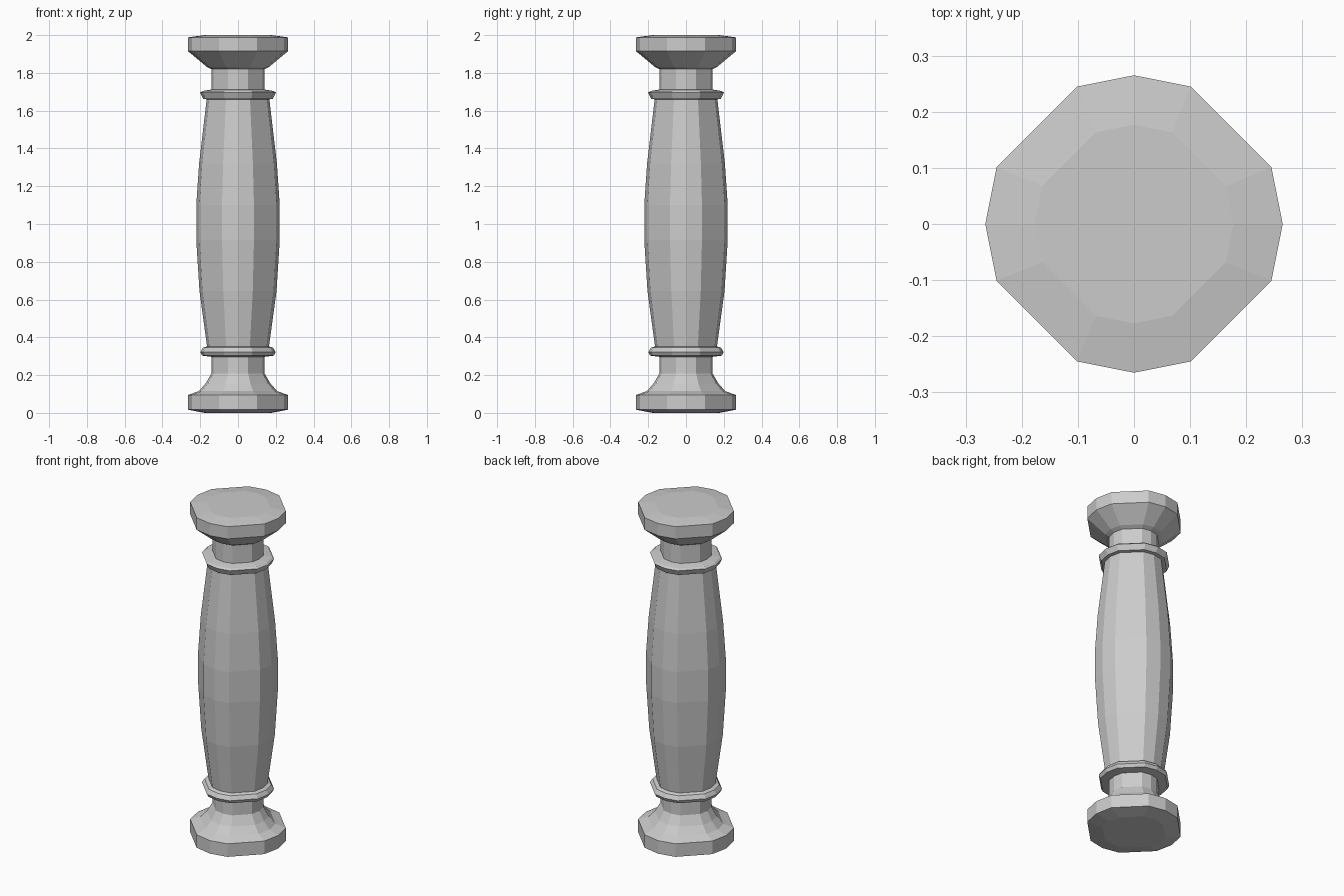
import bpy, bmesh, math

if "Cube" in bpy.data.objects:
    bpy.data.objects.remove(bpy.data.objects["Cube"])

# Cross-section: a circle in 22.5 degree steps with the diagonal corners left out (12 sides)
ANGLES = [math.radians(22.5 * i) for i in range(16) if i % 4 != 2]


def lathe(name, profile, cap_bottom=False, cap_top=False):
    """Sweep a (radius, z) profile, bottom to top, around the 12-sided section."""
    bm = bmesh.new()
    rings = [[bm.verts.new((r * math.cos(a), r * math.sin(a), z)) for a in ANGLES]
             for r, z in profile]
    n = len(ANGLES)
    for low, high in zip(rings, rings[1:]):
        for i in range(n):
            j = (i + 1) % n
            bm.faces.new((low[i], low[j], high[j], high[i]))
    if cap_bottom:
        bm.faces.new(rings[0][::-1])
    if cap_top:
        bm.faces.new(rings[-1])
    mesh = bpy.data.meshes.new(name)
    bm.to_mesh(mesh)
    bm.free()
    obj = bpy.data.objects.new(name, mesh)
    bpy.context.collection.objects.link(obj)
    return obj


# Foot with a concave flare up into the lower neck
lathe("base", [(0.177, 0), (0.265, 0.017), (0.265, 0.095), (0.208, 0.115),
               (0.172, 0.155), (0.141, 0.208), (0.141, 0.297)], cap_bottom=True)

# Lower collar
lathe("lower_ring", [(0.141, 0.297), (0.19, 0.303), (0.2, 0.322), (0.185, 0.345), (0.164, 0.352)])

# Bulging shaft
lathe("shaft", [(0.164, 0.352), (0.204, 0.645), (0.221, 0.915), (0.221, 1.1),
                (0.206, 1.32), (0.166, 1.66)])

# Upper collar
lathe("upper_ring", [(0.166, 1.66), (0.185, 1.663), (0.2, 1.695), (0.19, 1.704), (0.141, 1.712)])

# Upper neck flaring out into the capital
lathe("capital", [(0.141, 1.712), (0.141, 1.82), (0.165, 1.832), (0.265, 1.915),
                  (0.265, 1.988), (0.177, 2.0)], cap_top=True)
